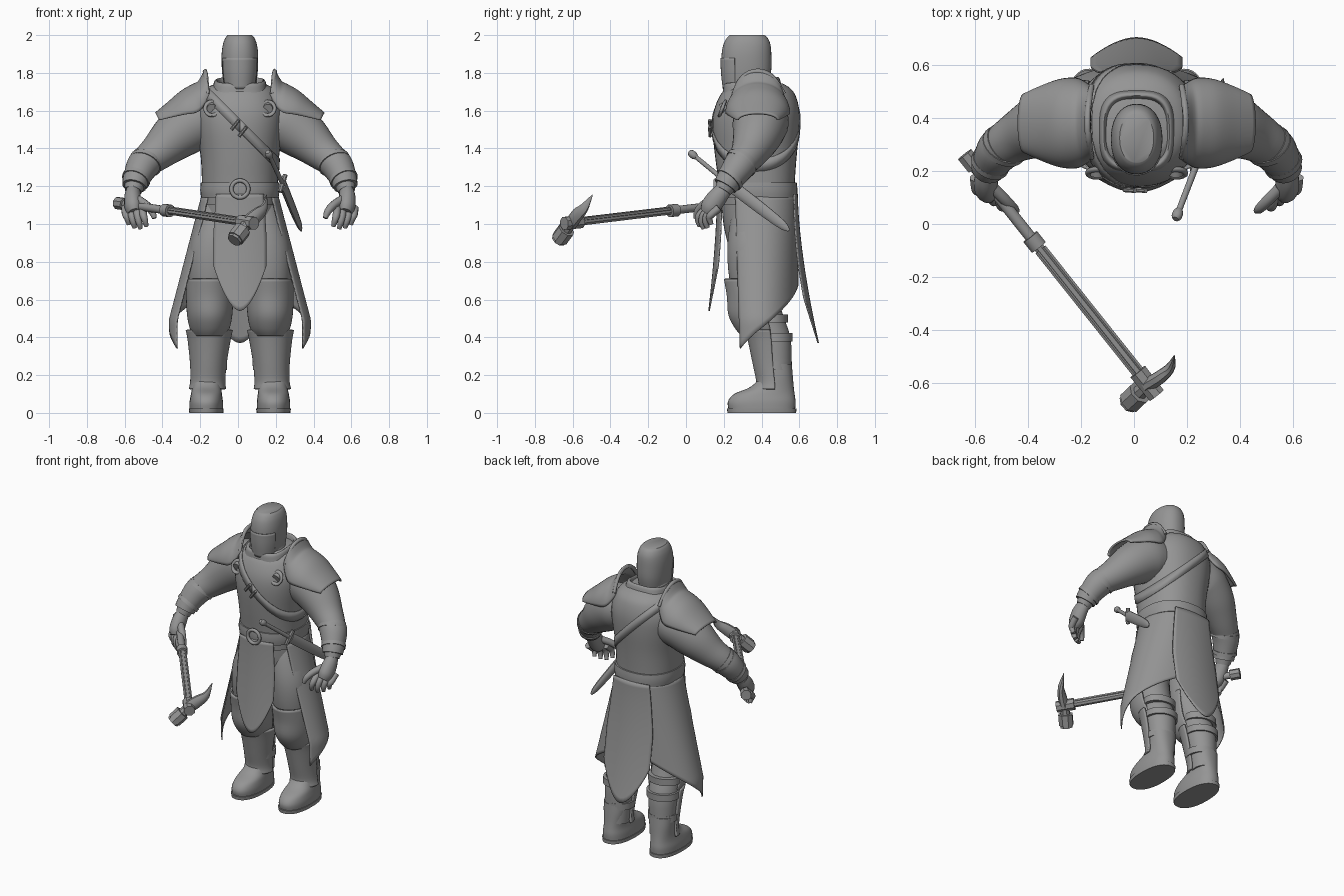
import bpy, math
from mathutils import Vector

if "Cube" in bpy.data.objects:
    bpy.data.objects.remove(bpy.data.objects["Cube"])

steel = bpy.data.materials.new("plain_grey")
steel.diffuse_color = (0.3, 0.3, 0.3, 1)
steel.use_nodes = True
steel.node_tree.nodes["Principled BSDF"].inputs["Base Color"].default_value = steel.diffuse_color
AXIS = 0.01  # body centre line


def make(name, verts, faces, mirror=False, thick=0, body=True, angle=40):
    me = bpy.data.meshes.new(name)
    me.from_pydata([tuple(v) for v in verts], [], faces)
    me.materials.append(steel)
    me.shade_smooth()
    me.set_sharp_from_angle(angle=math.radians(angle))
    ob = bpy.data.objects.new(name, me)
    bpy.context.collection.objects.link(ob)
    if body:
        ob.location.x = AXIS
    if thick:
        m = ob.modifiers.new("thickness", "SOLIDIFY")
        m.thickness, m.offset = thick, 0
    if mirror:
        ob.modifiers.new("mirror", "MIRROR").use_clip = False
    return ob


def grid(name, rows, closed=False, caps=False, **kw):
    """Skin equal-length rows of points into one surface."""
    n = len(rows[0])
    verts = [p for r in rows for p in r]
    faces = []
    for i in range(len(rows) - 1):
        for j in range(n if closed else n - 1):
            k = (j + 1) % n
            faces.append((i*n + j, i*n + k, (i+1)*n + k, (i+1)*n + j))
    if caps:
        faces += [tuple(range(n))[::-1], tuple(range(len(verts) - n, len(verts)))]
    return make(name, verts, faces, **kw)


def smooth(keys, steps):
    """Catmull-Rom interpolation of number tuples."""
    out = []
    for i in range(len(keys) - 1):
        a, b, c, d = keys[max(i-1, 0)], keys[i], keys[i+1], keys[min(i+2, len(keys)-1)]
        for s in range(steps):
            t = s / steps
            out.append(tuple(q + .5*t*(r - p + t*(2*p - 5*q + 4*r - s2 + t*(3*(q - r) + s2 - p)))
                             for p, q, r, s2 in zip(a, b, c, d)))
    return out + [tuple(keys[-1])]


def oval(z, cx, rx, yf, yb, a, e=2.0):
    """Point on a squarish oval; angle 0 faces front, 90 faces +x."""
    s, c = math.sin(a), math.cos(a)
    f = lambda v: math.copysign(abs(v) ** (2 / e), v)
    return Vector((cx + rx*f(s), (yf + yb)/2 - (yb - yf)/2*f(c), z))


def loft(name, keys, e=2.0, arc=None, n=40, steps=4, tilt=0, **kw):
    """Horizontal ovals from keys (z, centre x, half width, front y, back y)."""
    a0, a1 = [math.radians(v) for v in (arc or (0, 360))]
    rows = []
    for k in smooth(keys, steps):
        row = [oval(*k, a0 + (a1 - a0)*j/(n - 1 if arc else n), e) for j in range(n)]
        for p in row:
            p.z += tilt * (p.y - .36)
        rows.append(row)
    return grid(name, rows, closed=not arc, caps=not arc, **kw)


def tube(name, keys, n=16, steps=4, flat=1.0, up=(0, 0, 1), **kw):
    """Tube along keys (x, y, z, radius)."""
    pts = smooth(keys, steps)
    rows = []
    for i, p in enumerate(pts):
        d = (Vector(pts[min(i+1, len(pts)-1)][:3]) - Vector(pts[max(i-1, 0)][:3])).normalized()
        u = d.cross(Vector(up)).normalized()
        w = u.cross(d)
        rows.append([Vector(p[:3]) + p[3]*(u*flat*math.cos(2*math.pi*(j + .5)/n)
                     + w*math.sin(2*math.pi*(j + .5)/n)) for j in range(n)])
    return grid(name, rows, closed=True, caps=True, **kw)


def ring(name, x, y, z, r, t, tip=0, **kw):
    """Upright ring facing the front, leaning back by tip."""
    rows = [[Vector((x + (r + t*math.cos(b))*math.cos(a),
                     y - t*math.sin(b) + tip*(r + t*math.cos(b))*math.sin(a),
                     z + (r + t*math.cos(b))*math.sin(a)))
             for b in [2*math.pi*j/10 for j in range(10)]]
            for a in [2*math.pi*i/28 for i in range(29)]]
    grid(name, rows, closed=True, **kw)


# Torso, neck and collar
TORSO = [(1.10, 0, .195, .18, .575), (1.2, 0, .2, .175, .575), (1.35, 0, .207, .155, .585),
         (1.5, 0, .228, .14, .6), (1.6, 0, .232, .148, .6), (1.68, 0, .205, .18, .58),
         (1.72, 0, .175, .215, .55), (1.745, 0, .125, .25, .51)]
loft("torso", TORSO, e=2.25)
loft("neck", [(1.66, 0, .11, .21, .47), (1.72, 0, .1, .21, .45), (1.78, 0, .08, .23, .42)])
loft("collar", [(1.67, 0, .16, .19, .52), (1.72, 0, .145, .195, .505), (1.755, 0, .135, .2, .495),
                (1.76, 0, .12, .215, .48), (1.72, 0, .11, .23, .47)], e=3, tilt=.12)

# Helmet with a nearly flush face plate below the visor line
loft("helmet", [(1.71, 0, .082, .2, .43), (1.8, 0, .094, .19, .45), (1.89, 0, .097, .188, .452),
                (1.95, 0, .09, .198, .447), (1.985, 0, .077, .216, .432), (2.0, 0, .064, .232, .415)], e=2.2)
loft("face_plate", [(1.715, 0, .084, .197, .432), (1.8, 0, .096, .187, .452), (1.88, 0, .099, .185, .454)],
     e=2.2, arc=(-65, 65), thick=.004)

# Belt, buckle and cloak brooches
loft("belt", [(1.14, 0, .205, .168, .588), (1.18, 0, .21, .163, .59), (1.22, 0, .207, .165, .586)],
     e=2.3, steps=2)
ring("belt_buckle", 0, .155, 1.185, .045, .011)
ring("cloak_brooch", .148, .192, 1.612, .036, .01, tip=.4, mirror=True)
tube("brooch_disc", [(.148, .184, 1.61, .026), (.148, .215, 1.622, .026)], n=20, steps=1, mirror=True)

# Diagonal chest strap hugging the torso
dense = smooth(TORSO, 12)
rows = []
for i in range(73):
    a = 2*math.pi*i/72
    edge = []
    for w in (-.035, .035):
        z = 1.5
        for _ in range(25):
            k = min(dense, key=lambda q: abs(q[0] - z))
            p = oval(z, 0, k[2] + .003, k[3] - .003, k[4] + .003, a, 2.25)
            z = z*.5 + .5*min(1.73, 1.52 - 1.0*p.x + w)
        edge.append(p)
    rows.append(edge)
grid("chest_strap", rows, thick=.004)
for s in (0, .04):
    tube("strap_buckle", [(-.045 + s, .128, 1.5 - s*.9, .009), (-.005 + s, .125, 1.55 - s*.9, .009)], n=8, steps=1)

# Shoulder plates with upright neck guards
rows = []
for x, ry, zt, zb in smooth([(.18, .125, 1.82, 1.68), (.215, .15, 1.755, 1.62), (.25, .165, 1.735, 1.59),
                             (.31, .16, 1.7, 1.58), (.38, .135, 1.64, 1.565), (.445, .105, 1.585, 1.55)], 4):
    rows.append([Vector((x - .02*(1 - math.cos(a)), .38 + ry*math.sin(a), zb + (zt - zb)*math.cos(a)))
                 for a in [math.pi*(j/24 - .5) for j in range(25)]])
grid("shoulder_plate", rows, mirror=True, thick=.012)
tube("neck_guard", [(.17, .25, 1.69, .01), (.18, .31, 1.785, .012), (.185, .385, 1.807, .012),
                    (.18, .46, 1.775, .012), (.17, .52, 1.69, .01)], n=10, up=(1, 0, 0), mirror=True)

# Arms, bracers and hands
tube("arm", [(.17, .4, 1.55, .14), (.24, .395, 1.535, .148), (.34, .375, 1.465, .13), (.43, .338, 1.385, .1),
             (.5, .295, 1.325, .082), (.54, .25, 1.265, .07), (.565, .195, 1.175, .045)], n=28, mirror=True)
tube("bracer", [(.492, .302, 1.335, .086), (.52, .276, 1.3, .084), (.55, .23, 1.235, .07), (.56, .208, 1.2, .064)],
     n=24, mirror=True)
for p, r in (((.495, .3, 1.332), .09), ((.545, .24, 1.247), .076)):
    q = Vector(p) + Vector((.008, -.014, -.016))
    tube("bracer_band", [(*p, r), (*q, r)], n=24, steps=1, mirror=True)
tube("palm", [(.563, .205, 1.185, .042), (.568, .165, 1.14, .052), (.565, .13, 1.09, .053), (.56, .11, 1.06, .038)],
     flat=.85, mirror=True)
for i, ln in enumerate((.0, .012, .008, -.01)):
    x, y = .515 + .031*i, .09 + .02*i
    tube("finger", [(x, y + .025, 1.085, .021), (x - .004, y - .016, 1.05, .02), (x - .012, y - .026, 1.02 - ln, .017),
                    (x - .02, y - .016, .988 - ln, .012)], n=10, mirror=True)
tube("thumb", [(.54, .135, 1.13, .023), (.495, .09, 1.1, .022), (.465, .06, 1.065, .019), (.452, .05, 1.03, .012)],
     n=10, mirror=True)

# Hips, legs, knee plates, greaves and boots
loft("hips", [(1.15, 0, .19, .185, .565), (1.0, 0, .195, .198, .55), (.88, 0, .175, .225, .52)])
tube("leg", [(.09, .37, 1.12, .1), (.11, .352, 1.0, .118), (.142, .346, .85, .128), (.152, .355, .68, .117),
             (.157, .415, .5, .1), (.163, .46, .38, .095), (.167, .475, .25, .085), (.17, .485, .13, .08)],
     n=28, up=(0, 1, 0), mirror=True)
loft("knee_plate", [(.71, .158, .118, .206, .52), (.62, .16, .119, .222, .52), (.52, .16, .114, .23, .54),
                    (.45, .16, .1, .265, .55), (.41, .162, .078, .3, .54)], arc=(-105, 105), mirror=True, thick=.012)
loft("greave", [(.44, .162, .118, .32, .57), (.38, .163, .106, .335, .57), (.26, .167, .09, .36, .56),
                (.17, .17, .086, .378, .56), (.125, .172, .092, .372, .57)], arc=(-90, 90), mirror=True, thick=.014)
for z, w, yb in ((.5, .108, .54), (.4, .106, .565), (.25, .096, .56)):
    loft("leg_strap", [(z - .022, .165, w, .37, yb), (z + .022, .163, w, .365, yb)], steps=1, mirror=True)
loft("boot", [(.02, .178, .088, .225, .578), (.06, .178, .088, .222, .58), (.1, .177, .082, .255, .575),
              (.14, .175, .077, .345, .57), (.2, .172, .08, .395, .565), (.26, .17, .084, .395, .56)],
     e=2.3, mirror=True)
loft("boot_sole", [(0, .178, .09, .22, .583), (.024, .178, .092, .216, .585)], e=2.3, steps=1, mirror=True)

# Tabard panels, front and back, with pointed hems
for nm, width, top, tip, y0, y1, curve, k in (("front_tabard", .14, 1.16, .54, .168, .122, 1.2, .9),
                                              ("back_tabard", .172, 1.16, .37, .588, .7, -.9, .78)):
    rows = []
    for i in range(25):
        s = i / 24
        w = width*(k + (1 - k)*min(1, s/.6))
        row = []
        for j in range(17):
            u = j/8 - 1
            z = top + s*(tip + .24*abs(u)**1.8 - top)
            row.append(Vector((u*w, y0 + (y1 - y0)*((top - z)/(top - tip))**1.6 + curve*(u*w)**2, z)))
        rows.append(row)
    grid(nm, rows, thick=.008)

# Flared side skirts wrapping to the back
rows = []
for i in range(25):
    s, row = i/24, []
    for j in range(29):
        t = j / 28
        z = 1.15 + s*(.34 + .34*t**.9 - 1.15)
        a = math.radians((56 + 8*s)*(1 - t) + 168*t)
        h = (1.15 - z)/.6
        rx = .2 + .157*min(h, 1.1) - .02*max(0, h - 1.1)
        row.append(oval(z, 0, rx, .175 - .005*h, .585 + .015*h, a, 2.1))
    rows.append(row)
grid("side_skirt", rows, mirror=True, thick=.008)

# Sheathed dagger at the left hip
tube("dagger_grip", [(.165, .04, 1.365, .012), (.24, .235, 1.205, .013)], n=10, steps=1, body=False)
tube("dagger_pommel", [(.157, .018, 1.382, .012), (.161, .028, 1.374, .02), (.167, .045, 1.36, .019),
                       (.171, .055, 1.352, .012)], n=12, steps=2, body=False)
tube("dagger_guard", [(.222, .205, 1.17, .013), (.235, .22, 1.215, .015), (.25, .24, 1.26, .013)], n=8, body=False)
tube("scabbard", [(.238, .23, 1.21, .034), (.29, .4, 1.08, .032), (.325, .51, .995, .024), (.336, .545, .965, .007)],
     n=12, flat=.5, body=False)

# War hammer held in the right hand
A, B = Vector((-.62, .24, 1.108)), Vector((.085, -.645, 1.003))


def shaft(name, t0, t1, r0, r1, n=12):
    tube(name, [(*A.lerp(B, t0), r0), (*A.lerp(B, t1), r1)], n=n, steps=1, body=False)


shaft("hammer_pommel", -.025, .03, .034, .034, 8)
shaft("hammer_grip", .03, .36, .022, .022)
shaft("hammer_collar", .325, .37, .034, .034)
shaft("hammer_shaft", .37, .93, .021, .023, 8)
for k in (-1, 1):
    off = Vector((.012*k, .01*k, .012))
    tube("shaft_rib", [(*(A.lerp(B, .38) + off), .01), (*(A.lerp(B, .9) + off), .01)], n=6, steps=1, body=False)
shaft("hammer_socket", .9, 1.0, .038, .036, 8)
H = A.lerp(B, .955)
D = (Vector((.16, -.5, 1.15)) - Vector((-.02, -.67, .92))).normalized()
for nm, d0, d1, r in (("hammer_neck", .02, -.07, .03), ("hammer_block", -.055, -.125, .047),
                      ("hammer_rim", -.125, -.14, .04)):
    tube(nm, [(*(H + D*d0), r), (*(H + D*d1), r)], n=8, steps=1, body=False)
tube("hammer_beak", [(*H, .04), (*(H + D*.06 + Vector((.015, 0, 0))), .038),
                     (.137, -.54, 1.085, .026), (.152, -.495, 1.155, .002)], n=8, flat=.7, body=False)
